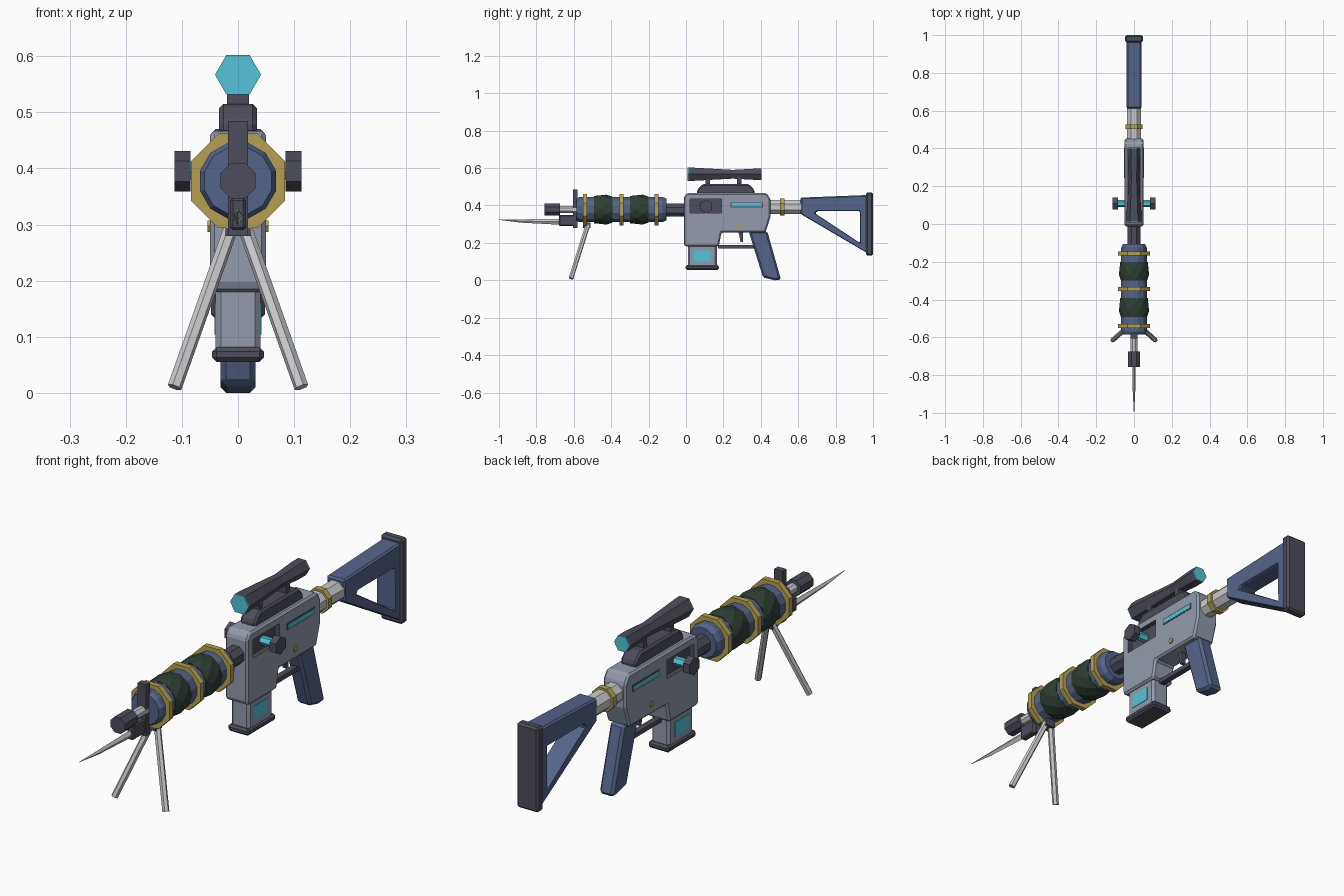
import bpy, bmesh, math
from mathutils import Vector

cube = bpy.data.objects.get("Cube")
if cube:
    bpy.data.objects.remove(cube)


def material(name, rgb):
    lin = [((c / 255 + 0.055) / 1.055) ** 2.4 for c in rgb] + [1]
    m = bpy.data.materials.new(name)
    m.use_nodes = True
    m.diffuse_color = lin
    m.node_tree.nodes["Principled BSDF"].inputs["Base Color"].default_value = lin
    return m


blue = material("slate blue", (84, 100, 138))
grey = material("receiver grey", (147, 155, 173))
dark = material("dark grey", (77, 77, 92))
gold = material("gold", (182, 160, 84))
cyan = material("cyan", (86, 196, 216))
green = material("dark green", (47, 62, 52))
steel = material("steel", (203, 203, 206))


def finish(name, bm, mat, bevel=0):
    bmesh.ops.recalc_face_normals(bm, faces=bm.faces)
    mesh = bpy.data.meshes.new(name)
    bm.to_mesh(mesh)
    bm.free()
    mesh.materials.append(mat)
    ob = bpy.data.objects.new(name, mesh)
    bpy.context.collection.objects.link(ob)
    if bevel:
        mod = ob.modifiers.new("chamfer", "BEVEL")
        mod.width = bevel
        mod.segments = 1
    return ob


def skin(name, rings, mat, bevel=0, caps=True):
    """Join rings of points with quads; without caps the last ring meets the first."""
    bm = bmesh.new()
    vs = [[bm.verts.new(p) for p in ring] for ring in rings]
    n = len(vs[0])
    pairs = list(zip(vs, vs[1:])) + ([] if caps else [(vs[-1], vs[0])])
    for a, b in pairs:
        for i in range(n):
            j = (i + 1) % n
            bm.faces.new((a[i], a[j], b[j], b[i]))
    if caps:
        bm.faces.new(vs[0])
        bm.faces.new(vs[-1])
    return finish(name, bm, mat, bevel)


def prism(name, outline, half, mat, bevel=0, x=0):
    """Side outline of (y, z) points with a thickness along x."""
    return skin(name, [[(x + s, y, z) for y, z in outline] for s in (-half, half)], mat, bevel)


def box(name, y0, y1, z0, z1, half, mat, bevel=0, x=0):
    return prism(name, [(y0, z0), (y1, z0), (y1, z1), (y0, z1)], half, mat, bevel, x)


def turned(name, stations, z, sides, mat, turn=0.5, twist=0):
    """Faceted body along y from (y, radius) stations."""
    rings = []
    for k, (y, r) in enumerate(stations):
        angles = [(i + turn + twist * (k % 2)) * math.tau / sides for i in range(sides)]
        rings.append([(r * math.cos(a), y, z + r * math.sin(a)) for a in angles])
    return skin(name, rings, mat)


def rod(name, start, end, r, sides, mat):
    """Straight faceted rod between two points."""
    start, end = Vector(start), Vector(end)
    q = (end - start).to_track_quat("Z", "Y")
    ring = [q @ Vector((r * math.cos(i * math.tau / sides), r * math.sin(i * math.tau / sides), 0))
            for i in range(sides)]
    return skin(name, [[p + c for p in ring] for c in (start, end)], mat)


# Handguard core, green wraps and gold rings
AXIS = 0.378
turned("handguard", [(-0.585, 0.062), (-0.57, 0.07), (-0.125, 0.07), (-0.105, 0.06)], AXIS, 12, blue)
for i, y in enumerate((-0.54, -0.345, -0.157)):
    turned(f"handguard_ring_{i}", [(y - 0.011, 0.091), (y + 0.011, 0.091)], AXIS, 8, gold)
for i, y in enumerate((-0.443, -0.25)):
    wrap = turned(f"green_wrap_{i}", [(y - 0.05, 0.073), (y - 0.017, 0.08),
                  (y + 0.017, 0.08), (y + 0.05, 0.073)], AXIS, 10, green, twist=0.5)
    wrap.modifiers.new("facets", "TRIANGULATE")

# Barrel, muzzle and front sight
turned("rear_barrel", [(-0.11, 0.038), (0.0, 0.038)], 0.375, 8, dark)
turned("front_barrel", [(-0.68, 0.02), (-0.58, 0.02)], AXIS, 8, steel)
turned("muzzle", [(-0.757, 0.034), (-0.675, 0.034)], AXIS, 8, dark)
box("front_sight", -0.605, -0.58, 0.28, 0.485, 0.018, dark)

# Bayonet and its holder
box("bayonet_holder", -0.68, -0.585, 0.29, 0.348, 0.014, dark, 0.005)
skin("bayonet", [[(w, y, z), (0, y, z + h), (-w, y, z), (0, y, z - h)] for y, z, w, h in
                 ((-1, 0.324, 0.001, 0.001), (-0.88, 0.317, 0.007, 0.009), (-0.67, 0.313, 0.009, 0.016))],
     steel)

# Bipod
box("bipod_mount", -0.55, -0.51, 0.28, 0.31, 0.022, dark)
for side, s in (("left", 1), ("right", -1)):
    rod(side + "_bipod_leg", (0.012 * s, -0.525, 0.295), (0.113 * s, -0.615, 0.01), 0.013, 6, steel)

# Receiver with a recess on both sides
receiver = prism("receiver", [(-0.012, 0.19), (0.0, 0.18), (0.175, 0.18), (0.19, 0.255), (0.425, 0.255),
                              (0.452, 0.34), (0.452, 0.435), (0.43, 0.467), (0.005, 0.467),
                              (-0.012, 0.445)], 0.05, grey, 0.012)
for side, s in (("left", 1), ("right", -1)):
    cutter = box(side + "_recess_cutter", 0.022, 0.19, 0.36, 0.435, 0.02, dark, x=0.05 * s)
    cutter.hide_render = True
    cutter.hide_set(True)
    cutter.display_type = "WIRE"
    cut = receiver.modifiers.new("recess", "BOOLEAN")
    cut.operation = "DIFFERENCE"
    cut.solver = "EXACT"
    cut.material_mode = "TRANSFER"
    cut.object = cutter
    # Side knob, light slit, pin and magazine window
    rod(side + "_knob_shaft", (0.028 * s, 0.108, 0.395), (0.09 * s, 0.108, 0.395), 0.018, 6, cyan)
    knob = rod(side + "_knob", (0.085 * s, 0, 0), (0.113 * s, 0, 0), 0.036, 6, dark)
    knob.location = (0, 0.108, 0.395)
    knob.rotation_euler.x = math.radians(30)
    box(side + "_slit_frame", 0.238, 0.412, 0.39, 0.417, 0.001, dark, x=0.05 * s)
    box(side + "_light_slit", 0.244, 0.406, 0.395, 0.412, 0.002, cyan, x=0.05 * s)
    rod(side + "_pin", (0.046 * s, 0.288, 0.297), (0.054 * s, 0.288, 0.297), 0.012, 6, gold)
    box(side + "_magazine_window", 0.042, 0.13, 0.104, 0.16, 0.002, cyan, x=0.04 * s)

# Magazine
box("magazine", 0.01, 0.165, 0.07, 0.2, 0.04, grey, 0.01)
box("magazine_base", -0.002, 0.176, 0.055, 0.082, 0.046, dark, 0.008)

# Grip, trigger and guard
prism("grip", [(0.335, 0.262), (0.435, 0.262), (0.508, 0.003), (0.475, 0), (0.412, 0.015)], 0.031, blue, 0.01)
box("trigger_guard", 0.17, 0.37, 0.17, 0.188, 0.012, dark)
prism("trigger", [(0.28, 0.26), (0.305, 0.26), (0.305, 0.205), (0.292, 0.205)], 0.008, dark)

# Stock tube, frame and butt plate
turned("stock_tube", [(0.44, 0.041), (0.63, 0.041)], 0.392, 8, steel)
turned("stock_ring", [(0.503, 0.05), (0.526, 0.05)], 0.392, 8, gold)
outer = [(0.612, 0.355), (0.612, 0.442), (0.97, 0.456), (0.97, 0.145)]
inner = [(0.69, 0.358), (0.7, 0.37), (0.93, 0.37), (0.93, 0.2)]
skin("stock_frame", [[(s * 0.04, y, z) for y, z in pts] for s, pts in
                     ((-1, outer), (1, outer), (1, inner), (-1, inner))], blue, 0.007, caps=False)
box("butt_plate", 0.962, 1.0, 0.132, 0.47, 0.048, dark, 0.008)

# Sight rail, mounts and scope
prism("sight_rail", [(0.06, 0.46), (0.365, 0.46), (0.365, 0.485), (0.335, 0.515), (0.09, 0.515),
                     (0.06, 0.485)], 0.034, dark, 0.008)
for i, y in enumerate((0.115, 0.285)):
    box(f"scope_mount_{i}", y - 0.012, y + 0.012, 0.51, 0.555, 0.02, dark)
turned("scope", [(0.013, 0.041), (0.035, 0.041), (0.25, 0.027), (0.36, 0.034), (0.4, 0.034)],
       0.567, 6, dark, turn=0)
turned("front_lens", [(0.009, 0.041), (0.013, 0.041)], 0.567, 6, cyan, turn=0)
turned("rear_lens", [(0.4, 0.034), (0.404, 0.034)], 0.567, 6, cyan, turn=0)
